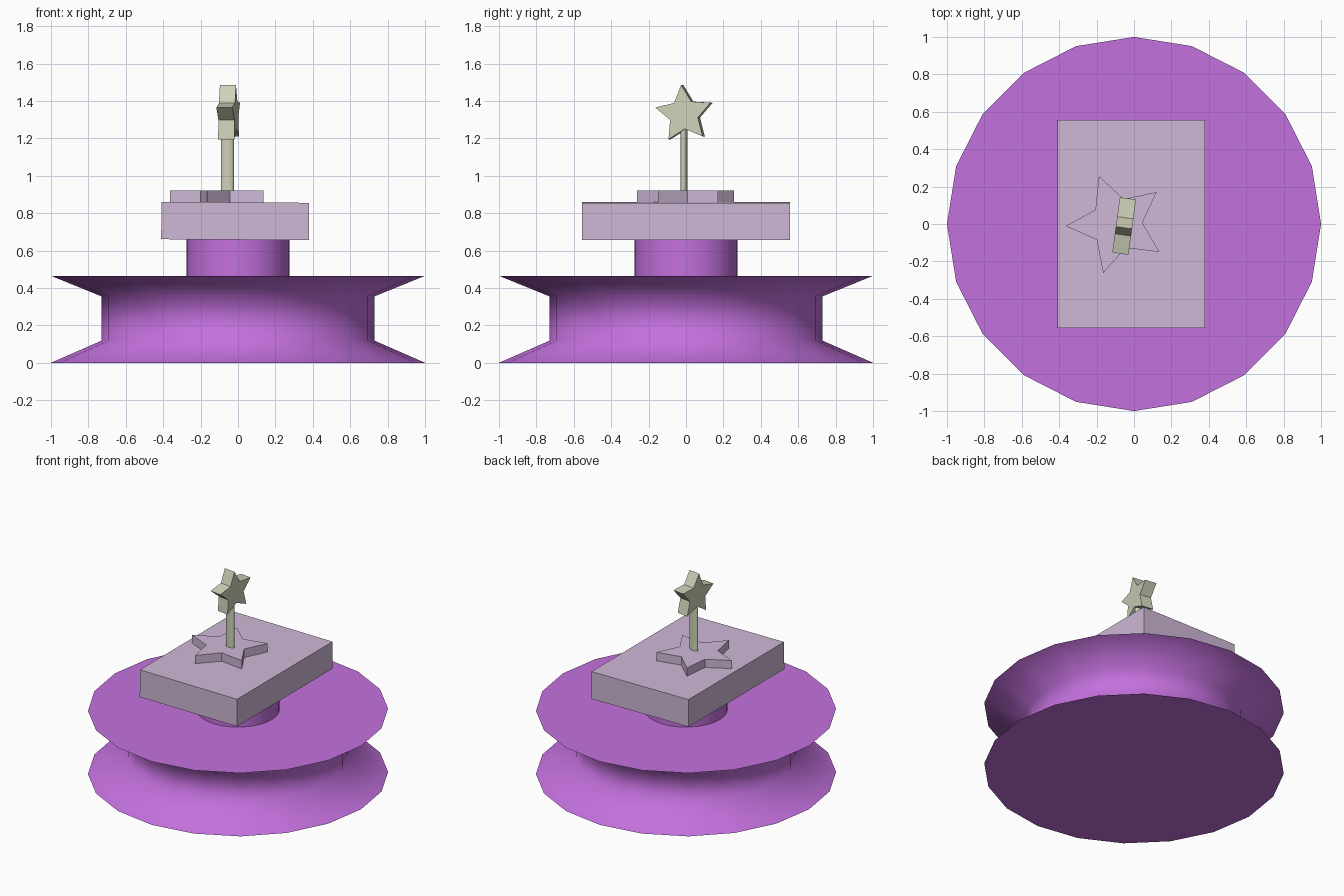
import bpy, bmesh
from math import sin, cos, pi, radians
from mathutils import Matrix

if "Cube" in bpy.data.objects:
    bpy.data.objects.remove(bpy.data.objects["Cube"])


def material(name, rgb):
    m = bpy.data.materials.new(name)
    m.diffuse_color = (*rgb, 1)
    m.use_nodes = True
    m.node_tree.nodes["Principled BSDF"].inputs["Base Color"].default_value = m.diffuse_color
    return m


purple = material("purple", (0.55, 0.165, 0.73))
lilac = material("lilac", (0.62, 0.48, 0.68))
cream = material("cream", (0.62, 0.64, 0.48))


def finish(name, bm, mat, matrix=None, smooth=None):
    bmesh.ops.recalc_face_normals(bm, faces=bm.faces)
    if matrix:
        bm.transform(matrix)
    me = bpy.data.meshes.new(name)
    bm.to_mesh(me)
    bm.free()
    me.materials.append(mat)
    ob = bpy.data.objects.new(name, me)
    bpy.context.collection.objects.link(ob)
    if smooth:
        bpy.ops.object.select_all(action='DESELECT')
        ob.select_set(True)
        bpy.context.view_layer.objects.active = ob
        bpy.ops.object.shade_smooth_by_angle(angle=radians(smooth))
    return ob


def lathe(name, profile, sides, mat, matrix=None, smooth=80):
    """Closed solid from (radius, z) pairs, capped at both ends."""
    bm = bmesh.new()
    rings = [[bm.verts.new((r * cos(2 * pi * i / sides), r * sin(2 * pi * i / sides), z))
              for i in range(sides)] for r, z in profile]
    for a, b in zip(rings, rings[1:]):
        for i in range(sides):
            j = (i + 1) % sides
            bm.faces.new((a[i], a[j], b[j], b[i]))
    bm.faces.new(rings[0][::-1])
    bm.faces.new(rings[-1])
    return finish(name, bm, mat, matrix, smooth)


def star(name, outer, inner, turn, depth, mat, matrix):
    """Five-pointed star in the XY plane, centred through its depth."""
    bm = bmesh.new()
    pts = []
    for i in range(10):
        r, a = (inner if i % 2 else outer), radians(turn + 36 * i)
        pts.append(bm.verts.new((r * cos(a), r * sin(a), -depth / 2)))
    face = bm.faces.new(pts)
    ext = bmesh.ops.extrude_face_region(bm, geom=[face], use_keep_orig=True)
    bmesh.ops.translate(bm, vec=(0, 0, depth),
                        verts=[v for v in ext["geom"] if isinstance(v, bmesh.types.BMVert)])
    return finish(name, bm, mat, matrix)


T = Matrix.Translation

# Spool base with flared rims
lathe("spool_base", [(1, 0), (0.73, 0.118), (0.73, 0.355), (1, 0.465)], 20, purple)

# Neck between the base and the block
lathe("neck", [(0.275, 0.46), (0.275, 0.70)], 32, purple)

# Block, tipped very slightly
bm = bmesh.new()
bmesh.ops.create_cube(bm, size=1)
finish("block", bm, lilac, T((-0.015, 0, 0.758)) @ Matrix.Rotation(radians(0.4), 4, 'Y')
       @ Matrix.Diagonal((0.79, 1.11, 0.2, 1)))

# Flat star lying on the block
star("flat_star", 0.273, 0.137, 182.5, 0.08, lilac, T((-0.092, 0.001, 0.88)))

# Oval post and upright star share the same turn about z
turn = Matrix.Rotation(radians(-7.8), 4, 'Z')
lathe("post", [(1, 0.88), (1, 1.27)], 32, cream,
      T((-0.057, -0.01, 0)) @ turn @ Matrix.Diagonal((0.035, 0.018, 1, 1)))

# Upright star: local x,y,z mapped to world y,z,x
upright = Matrix(((0, 0, 1, 0), (1, 0, 0, 0), (0, 1, 0, 0), (0, 0, 0, 1)))
star("upright_star", 0.157, 0.079, 94.8, 0.087, cream,
     T((-0.052, -0.007, 1.329)) @ turn @ upright)
